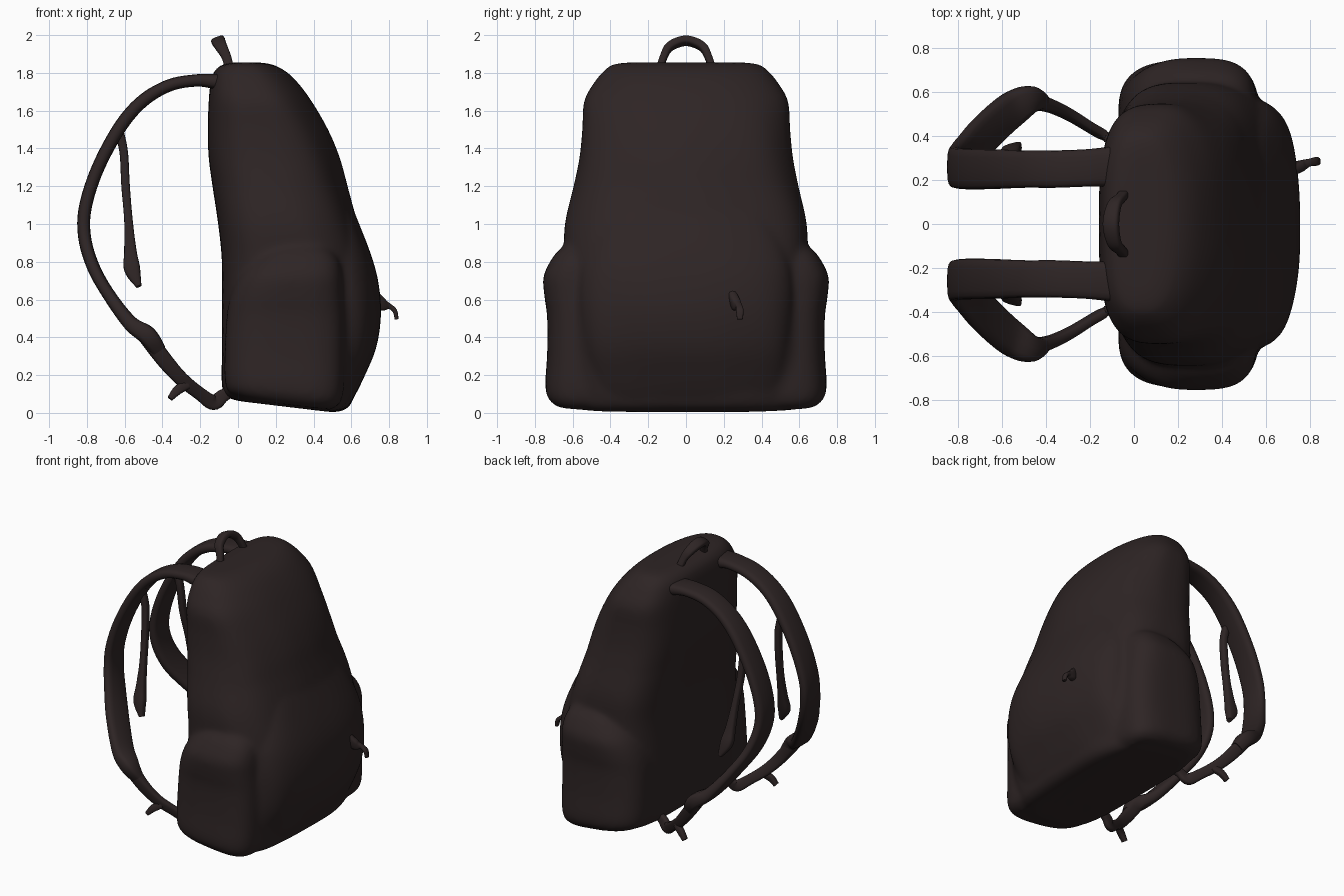
import bpy, bmesh, math
from mathutils import Vector

fabric = bpy.data.materials.new("dark brown fabric")
fabric.diffuse_color = (0.027, 0.018, 0.018, 1)


def smooth_rows(rows, steps):
    """Catmull-Rom interpolation of rows of numbers."""
    out = []
    for i in range(len(rows) - 1):
        p0, p1 = rows[max(i - 1, 0)], rows[i]
        p2, p3 = rows[i + 1], rows[min(i + 2, len(rows) - 1)]
        for s in range(steps):
            t = s / steps
            out.append([0.5 * (2 * b + (c - a) * t + (2 * a - 5 * b + 4 * c - d) * t * t
                               + (3 * b - a - 3 * c + d) * t ** 3)
                        for a, b, c, d in zip(p0, p1, p2, p3)])
    out.append(list(rows[-1]))
    return out


def skin(name, rings):
    """Join rings of points into a closed smooth tube."""
    bm = bmesh.new()
    vs = [[bm.verts.new(p) for p in ring] for ring in rings]
    n = len(vs[0])
    for a, b in zip(vs, vs[1:]):
        for i in range(n):
            j = (i + 1) % n
            bm.faces.new((a[i], a[j], b[j], b[i]))
    bm.faces.new(vs[0][::-1])
    bm.faces.new(vs[-1])
    bmesh.ops.recalc_face_normals(bm, faces=bm.faces)
    me = bpy.data.meshes.new(name)
    bm.to_mesh(me)
    bm.free()
    me.materials.append(fabric)
    me.shade_smooth()
    me.set_sharp_from_angle(angle=math.radians(60))
    ob = bpy.data.objects.new(name, me)
    bpy.context.collection.objects.link(ob)
    return ob


def spow(v, e):
    return math.copysign(abs(v) ** e, v)


def bag(name, levels, front, back, yc=0.0, fold=0.0, count=72):
    """Stack rounded sections; levels are (z, back x, front x, half width).
    front and back give the corner squareness at the bottom and at the top."""
    rings = []
    for z, xb, xf, hw in smooth_rows(levels, 4):
        cx, hx, ring = (xb + xf) / 2, (xf - xb) / 2, []
        up = min(max(z - 0.3, 0) / 0.9, 1)
        for k in range(count):
            a = 2 * math.pi * k / count
            c, s = math.cos(a), math.sin(a)
            lo, hi = front if c > 0 else back
            e = 2 / (lo + (hi - lo) * up)
            # soft folds in the cloth, none on the flat back
            f = 1 + fold * max(c + 0.3, 0) * math.sin(7 * a + 4 * z) * math.sin(3 * z + 1)
            x, y = cx + hx * spow(c, e) * f, yc + hw * spow(s, e) * f
            tilt = 0.07 * max(0, min(1, (0.5 - x) / 0.58)) * max(0, 1 - z / 0.6)
            ring.append((x, y, z + tilt))
        rings.append(ring)
    return skin(name, rings)


def ribbon(name, points, across, steps=6, mirror=False):
    """Sweep a rounded band; points are (x, y, z, width, thickness)."""
    rows = smooth_rows(points, steps)
    for side in ((1, -1) if mirror else (1,)):
        rings = []
        for i, r in enumerate(rows):
            a, b = rows[max(i - 1, 0)], rows[min(i + 1, len(rows) - 1)]
            t = (Vector(b[:3]) - Vector(a[:3])).normalized()
            w = Vector(across)
            w = (w - t * w.dot(t)).normalized()
            nrm = t.cross(w)
            ring = []
            for k in range(16):
                ang = 2 * math.pi * k / 16
                p = (Vector(r[:3]) + w * (r[3] / 2 * spow(math.cos(ang), 0.55))
                     + nrm * (r[4] / 2 * spow(math.sin(ang), 0.7)))
                ring.append((p.x, p.y * side, p.z))
            rings.append(ring)
        skin(name if not mirror else name + ("_left" if side > 0 else "_right"), rings)


# Main bag
body = bag("bag_body", [
    (0.003, 0.0, 0.51, 0.58), (0.02, -0.06, 0.57, 0.63), (0.08, -0.085, 0.61, 0.65),
    (0.30, -0.085, 0.67, 0.65), (0.55, -0.085, 0.70, 0.645), (0.80, -0.085, 0.685, 0.645),
    (1.00, -0.105, 0.63, 0.64), (1.20, -0.135, 0.575, 0.595), (1.35, -0.155, 0.535, 0.565),
    (1.50, -0.16, 0.475, 0.55), (1.65, -0.155, 0.39, 0.54), (1.75, -0.145, 0.315, 0.485),
    (1.81, -0.125, 0.25, 0.435), (1.845, -0.08, 0.18, 0.385), (1.855, -0.02, 0.11, 0.30)],
    (3.1, 2.35), (4.5, 3.3), fold=0.012)

# Front pocket
parts = [body, bag("front_pocket", [
    (0.03, 0.30, 0.56, 0.42), (0.08, 0.25, 0.61, 0.51), (0.20, 0.25, 0.67, 0.54),
    (0.35, 0.25, 0.73, 0.56), (0.52, 0.25, 0.755, 0.57), (0.68, 0.25, 0.745, 0.57),
    (0.82, 0.25, 0.71, 0.55), (1.00, 0.25, 0.64, 0.48), (1.15, 0.25, 0.575, 0.38),
    (1.22, 0.25, 0.53, 0.28)], (2.8, 2.6), (4, 4), fold=0.012)]

# Side pockets, bulging towards the front
for label, s in (("left", 1), ("right", -1)):
    parts.append(bag("side_pocket_" + label, [
        (0.015, 0.02, 0.49, 0.18), (0.05, -0.05, 0.54, 0.225), (0.12, -0.07, 0.56, 0.245),
        (0.30, -0.07, 0.565, 0.235), (0.50, -0.06, 0.565, 0.235), (0.62, -0.04, 0.56, 0.25),
        (0.72, 0.0, 0.555, 0.255), (0.80, 0.06, 0.54, 0.22), (0.86, 0.13, 0.50, 0.175),
        (0.90, 0.20, 0.44, 0.11)], (3.4, 3.0), (2.8, 2.3), yc=0.5 * s, count=48))

# Merge bag and pockets into one soft cloth surface
bpy.ops.object.select_all(action='DESELECT')
for ob in parts:
    ob.select_set(True)
bpy.context.view_layer.objects.active = body
bpy.ops.object.join()
remesh = body.modifiers.new("merge", 'REMESH')
remesh.mode = 'VOXEL'
remesh.voxel_size = 0.018
remesh.use_smooth_shade = True
soft = body.modifiers.new("soften", 'SMOOTH')
soft.factor = 0.5
soft.iterations = 8

# Padded shoulder straps, bowing out and then splaying sideways
ribbon("shoulder_strap", [
    (-0.02, 0.26, 1.75, 0.20, 0.09), (-0.12, 0.26, 1.755, 0.18, 0.08),
    (-0.22, 0.255, 1.76, 0.17, 0.065), (-0.36, 0.25, 1.735, 0.17, 0.065),
    (-0.50, 0.25, 1.655, 0.17, 0.068), (-0.62, 0.25, 1.52, 0.18, 0.07),
    (-0.74, 0.25, 1.30, 0.185, 0.068), (-0.808, 0.255, 1.09, 0.185, 0.068),
    (-0.812, 0.27, 0.93, 0.185, 0.068), (-0.765, 0.32, 0.77, 0.19, 0.068),
    (-0.68, 0.41, 0.62, 0.19, 0.068), (-0.57, 0.51, 0.475, 0.17, 0.08),
    (-0.48, 0.565, 0.41, 0.13, 0.10), (-0.42, 0.555, 0.33, 0.07, 0.08)],
    (0, 1, 0), mirror=True)

# Narrow webbing from the strap ends back to the bag
ribbon("lower_webbing", [
    (-0.48, 0.56, 0.40, 0.09, 0.09), (-0.39, 0.54, 0.28, 0.06, 0.085),
    (-0.30, 0.50, 0.18, 0.05, 0.075), (-0.20, 0.44, 0.10, 0.045, 0.07),
    (-0.13, 0.40, 0.055, 0.045, 0.08), (-0.08, 0.38, 0.09, 0.045, 0.07),
    (-0.02, 0.37, 0.12, 0.05, 0.05)], (0, 1, 0), mirror=True)
ribbon("webbing_end", [
    (-0.27, 0.49, 0.15, 0.04, 0.05), (-0.32, 0.515, 0.12, 0.04, 0.05),
    (-0.36, 0.525, 0.075, 0.04, 0.03)], (0, 1, 0), mirror=True)

# Loose chest straps hanging from the shoulder straps
ribbon("chest_strap", [
    (-0.63, 0.20, 1.49, 0.05, 0.05), (-0.605, 0.20, 1.38, 0.05, 0.045),
    (-0.595, 0.22, 1.20, 0.05, 0.045), (-0.58, 0.26, 1.02, 0.05, 0.045),
    (-0.57, 0.30, 0.86, 0.055, 0.065), (-0.56, 0.33, 0.76, 0.06, 0.085),
    (-0.525, 0.355, 0.67, 0.04, 0.03)], (0, 1, 0), mirror=True)

# Carry handle
ribbon("carry_handle", [
    (-0.04, -0.145, 1.80, 0.05, 0.04), (-0.06, -0.12, 1.88, 0.05, 0.04),
    (-0.09, -0.085, 1.94, 0.065, 0.045), (-0.105, 0.0, 1.97, 0.075, 0.045),
    (-0.09, 0.085, 1.94, 0.065, 0.045), (-0.06, 0.12, 1.88, 0.05, 0.04),
    (-0.04, 0.145, 1.80, 0.05, 0.04)], (1, 0, 0.4))

# Zip pull on the front pocket
ribbon("zip_pull", [
    (0.70, 0.24, 0.62, 0.05, 0.09), (0.76, 0.265, 0.575, 0.05, 0.07),
    (0.80, 0.28, 0.565, 0.035, 0.03), (0.83, 0.285, 0.54, 0.04, 0.025),
    (0.84, 0.285, 0.495, 0.03, 0.02)], (0, 1, 0))
